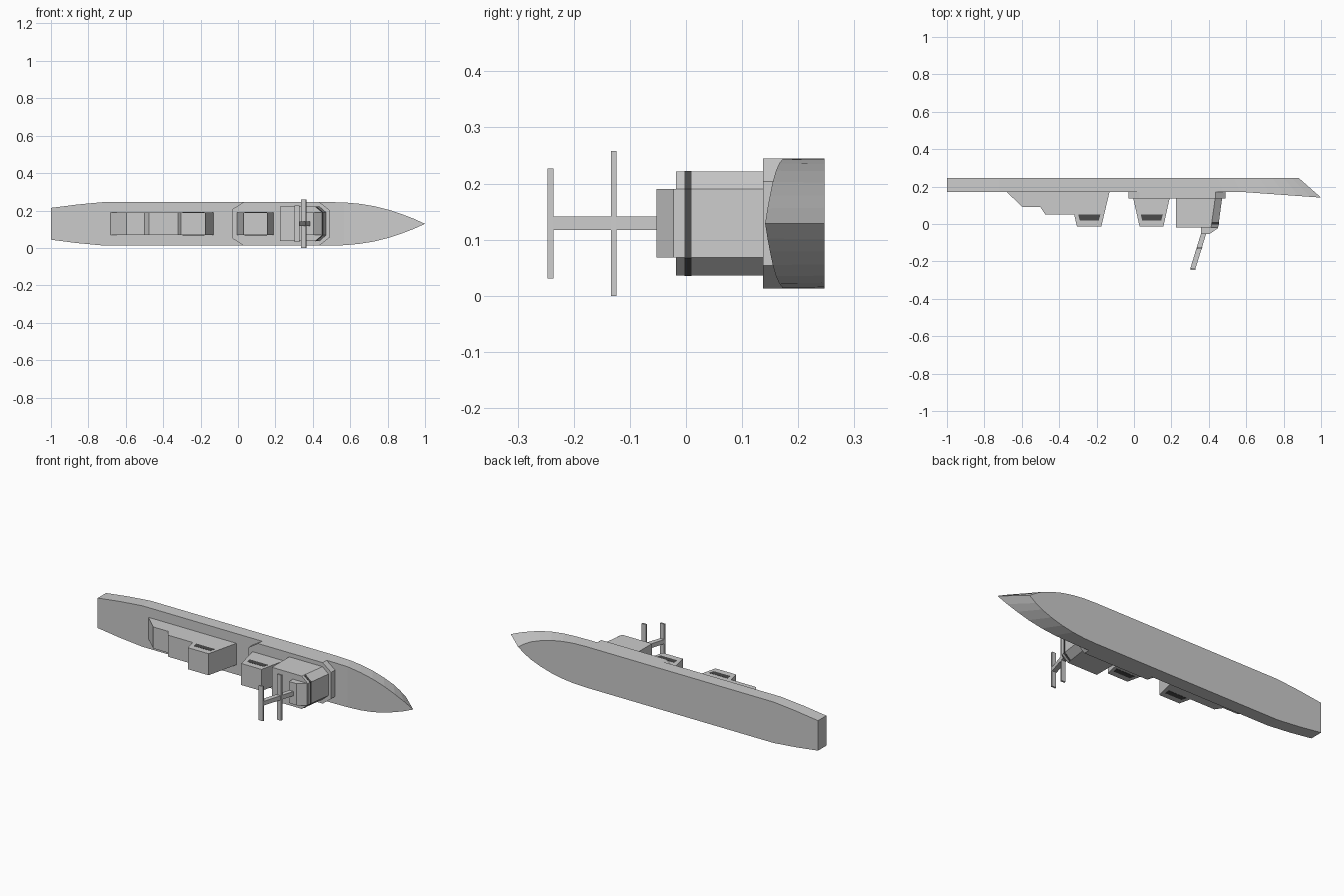
import bpy

if "Cube" in bpy.data.objects:
    bpy.data.objects.remove(bpy.data.objects["Cube"])

ZC = 0.129          # ship's centre plane (ship lies on its side, decks face -y)
DECK = 0.172
KEEL = 0.2465

dark = bpy.data.materials.new("dark_glass")
dark.diffuse_color = (0.07, 0.07, 0.07, 1)
dark.use_nodes = True
dark.node_tree.nodes["Principled BSDF"].inputs["Base Color"].default_value = dark.diffuse_color


def make(name, verts, faces, mat=None):
    me = bpy.data.meshes.new(name)
    me.from_pydata(verts, [], faces)
    import bmesh
    bm = bmesh.new()
    bm.from_mesh(me)
    bmesh.ops.remove_doubles(bm, verts=bm.verts, dist=1e-5)
    bmesh.ops.recalc_face_normals(bm, faces=bm.faces)
    bm.to_mesh(me)
    bm.free()
    ob = bpy.data.objects.new(name, me)
    bpy.context.collection.objects.link(ob)
    if mat:
        me.materials.append(mat)
    return ob


def loft(name, a, b, mat=None):
    """Closed solid between two rings with equal point counts."""
    n = len(a)
    faces = [(i, (i + 1) % n, n + (i + 1) % n, n + i) for i in range(n)]
    faces += [tuple(range(n))[::-1], tuple(range(n, 2 * n))]
    return make(name, list(a) + list(b), faces, mat)


def prism(name, profile, z0, z1, mat=None):
    """Side profile (x, y) extruded across the ship."""
    return loft(name, [(x, y, z0) for x, y in profile],
                [(x, y, z1) for x, y in profile], mat)


def plan(half, y):
    """Mirrored deck plan: (x, half width) points at height y."""
    return [(x, y, ZC + w) for x, w in half] + [(x, y, ZC - w) for x, w in reversed(half)]


# hull: stations of (deck x, deck half width, keel x, keel half width)
stations = [(-1, .085, -1, .085), (-.86, .103, -.86, .103), (-.72, .116, -.72, .116),
            (.48, .116, .45, .116), (.567, .1145, .53, .1135), (.65, .107, .60, .106),
            (.73, .094, .67, .093), (.81, .074, .74, .073), (.88, .050, .80, .050),
            (.94, .027, .84, .028), (1, 0, .88, 0)]
verts, faces = [], []
for xd, wd, xk, wk in stations:
    yd = DECK - max(0, xd - .567) / .433 * (DECK - .141)
    verts += [(xd, yd, ZC + wd), (xd, yd, ZC - wd), (xk, KEEL, ZC - wk), (xk, KEEL, ZC + wk)]
for s in range(len(stations) - 1):
    for k in range(4):
        j = (k + 1) % 4
        f = (4*s + k, 4*s + j, 4*s + 4 + j, 4*s + 4 + k)
        if s == len(stations) - 2 and k in (0, 2):   # bow triangles
            f = f[:3]
        faces.append(f)
faces.append((0, 1, 2, 3))
make("hull", verts, faces)

# raised octagonal deck
octagon = [(-.03, .078), (.03, .116), (.435, .116), (.488, .075)]
loft("raised_deck", plan(octagon, DECK + .005), plan(octagon, .137))

# aft superstructure and funnel houses
prism("aft_house", [(-.685, DECK + .003), (-.595, .09), (-.5, .09), (-.475, .052), (-.32, .052),
                    (-.305, -.014), (-.175, -.014), (-.13, DECK + .003)], ZC - .061, ZC + .061)
prism("mid_house", [(-.012, DECK), (.03, -.014), (.157, -.014), (.198, DECK)],
      ZC - .061, ZC + .061)

# dark vents on both sides of the houses
for label, xc in (("aft", -.24), ("mid", .094)):
    for side, s in (("port", 1), ("starboard", -1)):
        prism(f"{label}_vent_{side}", [(xc - .058, .05), (xc + .06, .05),
                                       (xc + .052, .02), (xc - .05, .02)],
              ZC + s * .055, ZC + s * .062, dark)

# bridge with chamfered, raked front
low = [(.225, .093), (.435, .093), (.472, .061)]
top = [(.225, .093), (.412, .093), (.45, .061)]
loft("bridge", plan(low, .145), plan(top, -.018))


def mix(t, d):
    y = .145 + t * (-.018 - .145)
    pts = [(a[0] + (b[0] - a[0]) * t + d, a[1] + d * .4) for a, b in zip(low[1:], top[1:])]
    return plan(pts, y)


# bridge window strip
loft("bridge_windows", mix(.83, .0015), mix(.905, .0015), dark)

# mast base, raked mast and yards
prism("mast_base", [(.357, -.01), (.45, -.01), (.449, -.022), (.405, -.053), (.357, -.053)],
      ZC - .061, ZC + .061)
prism("mast", [(.360, -.045), (.388, -.045), (.328, -.2405), (.300, -.2405)], ZC - .012, ZC + .012)
for name, y, xc, half in (("lower_yard", -.129, .349, .129), ("upper_yard", -.2415, .314, .098)):
    prism(name, [(xc - .012, y - .005), (xc + .014, y - .005),
                 (xc + .016, y + .005), (xc - .010, y + .005)], ZC - half, ZC + half)
